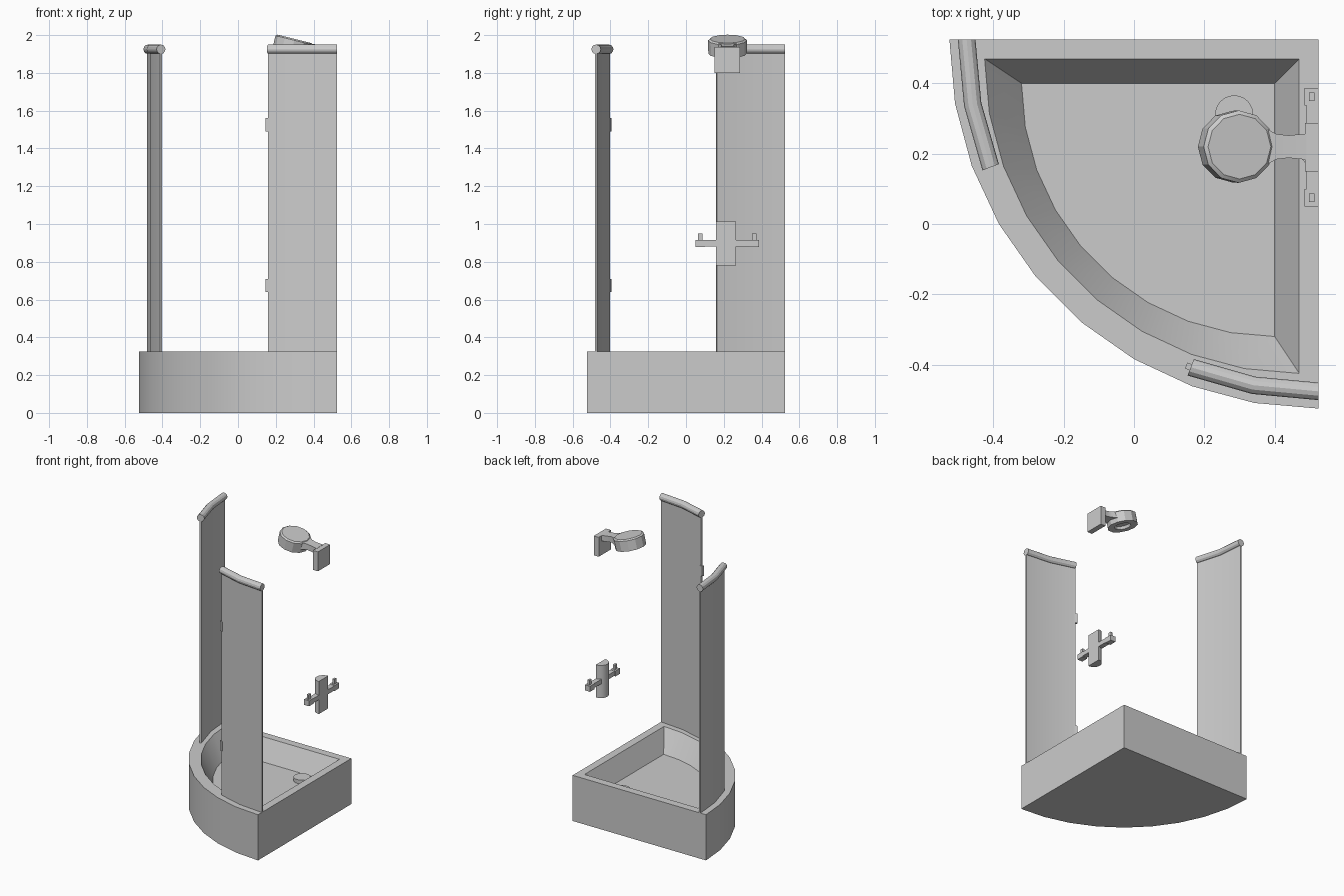
import bpy, bmesh
from math import sin, cos, pi, radians
from mathutils import Vector, Matrix

if "Cube" in bpy.data.objects:
    bpy.data.objects.remove(bpy.data.objects["Cube"])

grey = bpy.data.materials.new("plain_grey")
grey.use_nodes = True
grey.diffuse_color = (0.6, 0.6, 0.6, 1)
grey.node_tree.nodes["Principled BSDF"].inputs["Base Color"].default_value = (0.6, 0.6, 0.6, 1)

CORNER = 0.525      # back corner of the tray on both axes
RIM = 0.325         # tray height
WALL_Y = 0.22       # centre line of the fittings


def finish(name, bm, smooth=True):
    """Turn a bmesh into a named, shaded object."""
    bmesh.ops.remove_doubles(bm, verts=bm.verts, dist=1e-5)
    bmesh.ops.recalc_face_normals(bm, faces=bm.faces)
    mesh = bpy.data.meshes.new(name)
    bm.to_mesh(mesh)
    bm.free()
    mesh.materials.append(grey)
    obj = bpy.data.objects.new(name, mesh)
    bpy.context.collection.objects.link(obj)
    if smooth:
        bpy.ops.object.select_all(action='DESELECT')
        obj.select_set(True)
        bpy.context.view_layer.objects.active = obj
        bpy.ops.object.shade_smooth_by_angle(angle=radians(25))
    return obj


def loft(name, rings, smooth=True):
    """Skin matching closed rings and cap both ends."""
    bm = bmesh.new()
    loops = [[bm.verts.new(p) for p in ring] for ring in rings]
    for a, b in zip(loops, loops[1:]):
        for i in range(len(a)):
            j = (i + 1) % len(a)
            bm.faces.new((a[i], a[j], b[j], b[i]))
    bm.faces.new(loops[0])
    bm.faces.new(loops[-1])
    return finish(name, bm, smooth)


def box(name, x, y, z):
    """Box from its (low, high) limits on each axis."""
    return loft(name, [[(x[0], y[0], h), (x[1], y[0], h), (x[1], y[1], h), (x[0], y[1], h)]
                       for h in z], False)


def disc(r, z, sides):
    return [Vector((r * cos(2 * pi * i / sides), r * sin(2 * pi * i / sides), z))
            for i in range(sides)]


def quadrant(corner, r, z):
    """Quarter-circle outline with its square corner at the back."""
    arc = [(corner - r * cos(i * pi / 18), corner - r * sin(i * pi / 18), z) for i in range(10)]
    return [(corner, corner, z)] + arc


# Tray: outer wall, rim, sloping basin and floor
loft("shower_tray", [quadrant(CORNER, 1.05, 0), quadrant(CORNER, 1.05, RIM),
                     quadrant(0.47, 0.895, RIM), quadrant(0.4, 0.72, 0.185)])
loft("drain_cap", [[v + Vector((0.285, 0.312, 0)) for v in disc(0.054, z, 24)]
                   for z in (0.18, 0.212)])


# Curved screens with a round rail on top
def on_arc(angle, r, z, mirrored):
    a, b = CORNER - r * cos(angle), CORNER - r * sin(angle)
    return (b, a, z) if mirrored else (a, b, z)


SPAN = radians(21.3)
for side, mirrored in (("side", False), ("front", True)):
    steps = [SPAN * i / 2 for i in range(3)]
    loft(side + "_screen", [[on_arc(t, r, z, mirrored) for r, z in
                             ((0.995, RIM), (1.007, RIM), (1.007, 1.92), (0.995, 1.92))]
                            for t in steps])
    loft(side + "_screen_rail", [[on_arc(t, 1.001 + p.x, 1.925 + p.y, mirrored)
                                  for p in disc(0.025, 0, 12)] for t in steps]
         ).data.shade_smooth()
    bpy.ops.object.shade_smooth_by_angle(angle=radians(40))

# Hinges on the free edge of the front screen
for name, low in (("lower_hinge", 0.64), ("upper_hinge", 1.49)):
    loft(name, [[on_arc(t, r, z, True) for r, z in
                 ((0.992, low), (1.01, low), (1.01, low + 0.07), (0.992, low + 0.07))]
                for t in (SPAN - 0.008, SPAN + 0.014)], False)

# Shower head: tilted twelve-sided drum with a recessed spray face
tilt = Matrix.Translation((0.3, WALL_Y, 1.98)) @ Matrix.Rotation(radians(14), 4, 'Y')
profile = ((0.092, 0), (0.103, -0.008), (0.102, -0.08), (0.055, -0.08), (0.05, -0.06))
loft("shower_head", [[tilt @ v for v in disc(r, z, 12)] for r, z in profile])

# Waisted arm from the head to its wall mount
sections = ((0.36, 0.06, 1.91, 1.958), (0.405, 0.036, 1.91, 1.952),
            (0.44, 0.032, 1.905, 1.945), (0.49, 0.037, 1.9, 1.94))
loft("shower_arm", [[(x, WALL_Y - w, lo), (x, WALL_Y + w, lo),
                     (x, WALL_Y + w, hi), (x, WALL_Y - w, hi)]
                    for x, w, lo, hi in sections])
box("shower_mount", (0.486, CORNER), (0.15, 0.287), (1.8, 1.938))

# Mixer: half-round body, cross bar, end blocks and levers
loft("mixer_body", [[(CORNER - 0.055 * sin(pi * i / 12), WALL_Y - 0.008 - 0.053 * cos(pi * i / 12), z)
                     for i in range(13)] for z in (0.78, 1.012)])
box("mixer_bar", (0.49, CORNER), (0.08, 0.36), (0.882, 0.914))
for name, y in (("front", 0.075), ("back", 0.362)):
    box(name + "_tap_block", (0.485, CORNER), (y - 0.025, y + 0.025), (0.877, 0.916))
    box(name + "_tap_lever", (0.498, 0.513), (y - 0.012, y + 0.012), (0.91, 0.95))
